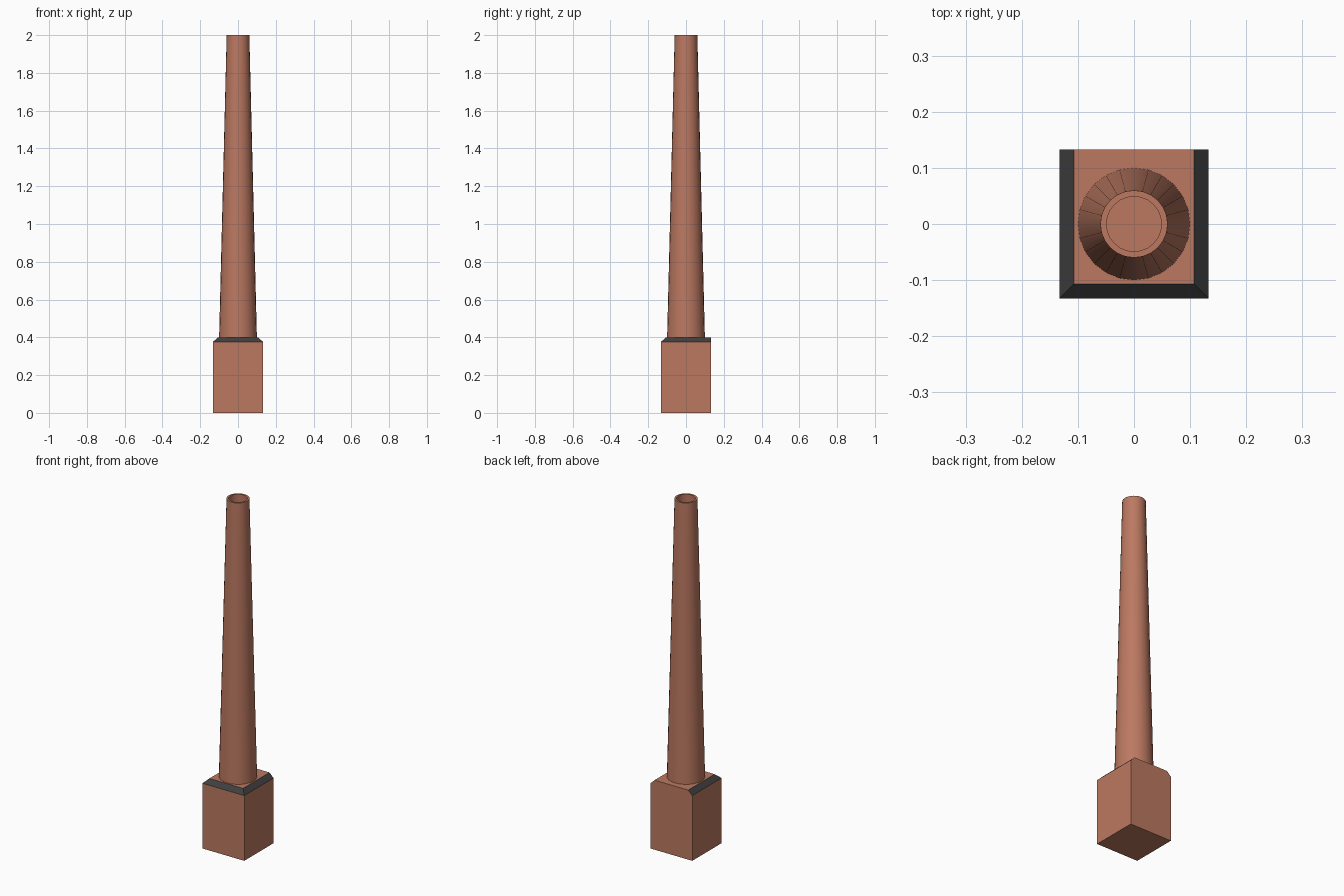
import bpy, bmesh, math

if "Cube" in bpy.data.objects:
    bpy.data.objects.remove(bpy.data.objects["Cube"])


def material(name, rgb):
    m = bpy.data.materials.new(name)
    m.diffuse_color = (*rgb, 1)
    m.use_nodes = True
    m.node_tree.nodes["Principled BSDF"].inputs["Base Color"].default_value = m.diffuse_color
    return m


brick = material("brick", (0.50, 0.19, 0.12))
slate = material("slate", (0.05, 0.05, 0.05))


def add_object(name, bm, mats):
    bmesh.ops.recalc_face_normals(bm, faces=bm.faces)
    me = bpy.data.meshes.new(name)
    bm.to_mesh(me)
    bm.free()
    ob = bpy.data.objects.new(name, me)
    bpy.context.collection.objects.link(ob)
    for m in mats:
        me.materials.append(m)
    return ob


# Plinth: stacked rectangles; top edge chamfered on front, left and right, back stays flush
H, INSET = 0.133, 0.026
bm = bmesh.new()
rings = []
for z, inset in ((0, 0), (0.375, 0), (0.4, INSET)):
    w = H - inset
    rings.append([bm.verts.new((x, y, z)) for x, y in
                  ((-w, -w), (w, -w), (w, H), (-w, H))])
bm.faces.new(rings[0])
bm.faces.new(rings[-1])
for level, (low, high) in enumerate(zip(rings, rings[1:])):
    for i in range(4):
        j = (i + 1) % 4
        f = bm.faces.new((low[i], low[j], high[j], high[i]))
        # the sloped coping is dark, the back (i == 2) remains brick
        f.material_index = 1 if level == 1 and i != 2 else 0
add_object("plinth", bm, (brick, slate))

# Chimney shaft: tapered tube with a recessed flue
SIDES = 24
bm = bmesh.new()
rings = []
for r, z in ((0.1, 0.4), (0.06, 2.0), (0.049, 2.0), (0.049, 1.9)):
    rings.append([bm.verts.new((r * math.cos(a), r * math.sin(a), z))
                  for a in (2 * math.pi * i / SIDES for i in range(SIDES))])
for low, high in zip(rings, rings[1:]):
    for i in range(SIDES):
        j = (i + 1) % SIDES
        bm.faces.new((low[i], low[j], high[j], high[i]))
bm.faces.new(rings[0])
bm.faces.new(rings[-1])
shaft = add_object("chimney_shaft", bm, (brick,))
bpy.context.view_layer.objects.active = shaft
shaft.select_set(True)
bpy.ops.object.shade_smooth_by_angle(angle=math.radians(30))
